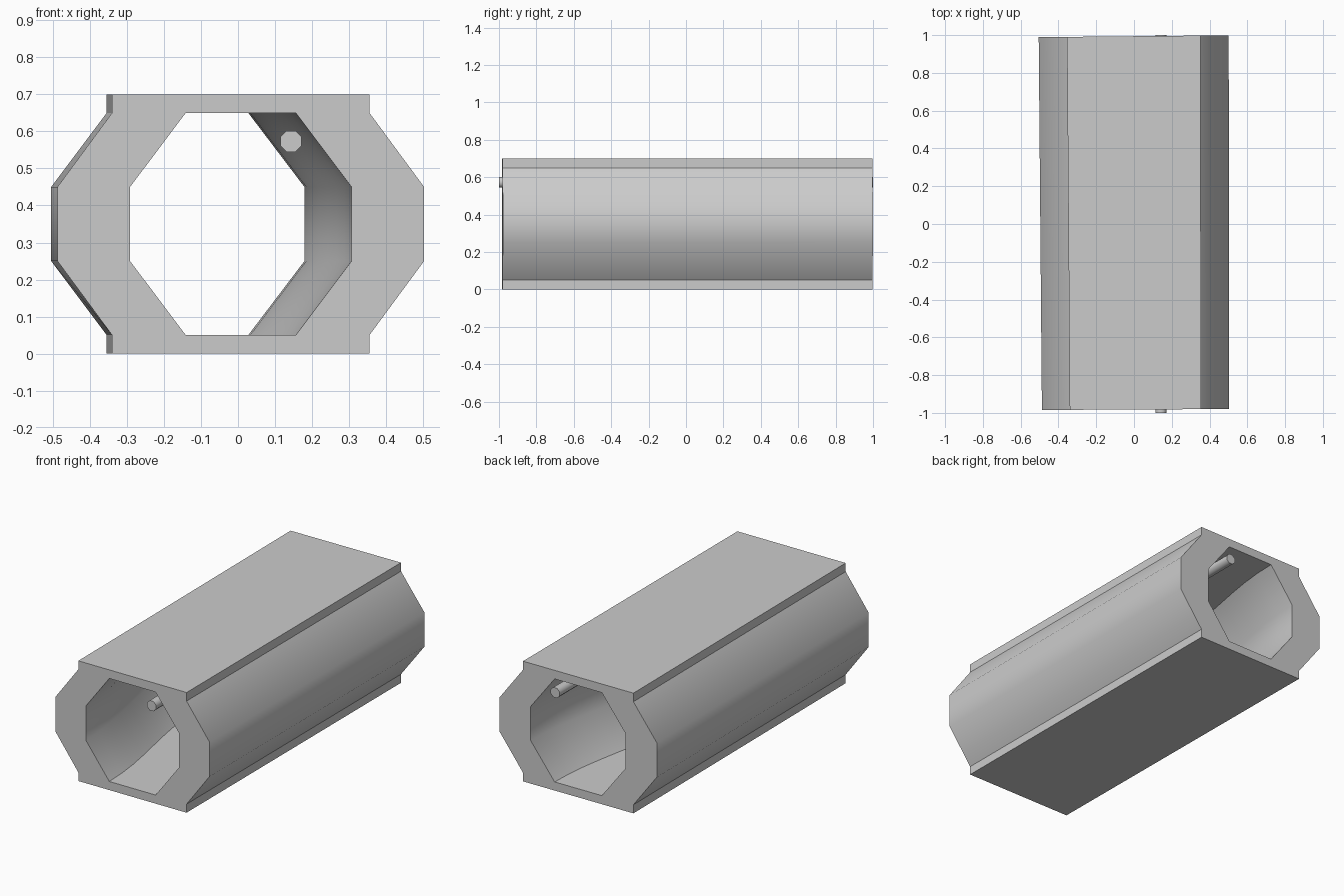
import bpy, bmesh, math

if "Cube" in bpy.data.objects:
    bpy.data.objects.remove(bpy.data.objects["Cube"])


def mirrored(right):
    """Close a right-hand half profile (top to bottom) by mirroring in x."""
    return right + [(-x, z) for x, z in reversed(right)]


OUTER = mirrored([(.351, .7), (.351, .65), (.5, .45), (.5, .25), (.351, .05), (.351, 0)])
INNER = mirrored([(.15, .65), (.302, .45), (.302, .25), (.15, .05)])
MATCH = [0, 0, 1, 2, 3, 3, 4, 4, 5, 6, 7, 7]


def place(x, z, y):
    """Put a profile point on the slightly tapered, slightly skewed length."""
    t = (y + 1) / 2
    px = (1 - t) * (.0075 + .99 * x) + t * (-.0015 + 1.006 * x)
    py = (1 - t) * (-.982 + .005 * x) + t * (.994 + .01 * x)
    return px, py, z


def ring(bm, profile, y, shift=0):
    verts = []
    for x, z in profile:
        px, py, pz = place(x, z, y)
        verts.append(bm.verts.new((px + shift, py, pz)))
    return verts


def bridge(bm, a, b):
    n = len(a)
    for i in range(n):
        j = (i + 1) % n
        bm.faces.new((a[i], a[j], b[j], b[i]))


def cap(bm, out, inn):
    """Fill between the outer and inner outline at one end."""
    for k in range(len(out)):
        n = (k + 1) % len(out)
        face = [out[k], out[n], inn[MATCH[n]], inn[MATCH[k]]]
        bm.faces.new(list(dict.fromkeys(face)))


def finish(bm, name):
    bmesh.ops.recalc_face_normals(bm, faces=bm.faces)
    for f in bm.faces:
        f.smooth = True
    mesh = bpy.data.meshes.new(name)
    bm.to_mesh(mesh)
    bm.free()
    obj = bpy.data.objects.new(name, mesh)
    bpy.context.collection.objects.link(obj)
    return obj


# Tunnel shell: straight outside, bore bowed sideways at mid length
bm = bmesh.new()
outer = [ring(bm, OUTER, y) for y in (-1, 1)]
bridge(bm, *outer)
STEPS = 16
bore = []
for i in range(STEPS + 1):
    y = -1 + 2 * i / STEPS
    bore.append(ring(bm, INNER, y, -.0625 * (1 + math.cos(math.pi * y))))
for a, b in zip(bore, bore[1:]):
    bridge(bm, a, b)
cap(bm, outer[0], bore[0])
cap(bm, outer[1], bore[-1])
ends = set(outer[0] + outer[1] + bore[0] + bore[-1])
for e in bm.edges:
    a, b = e.verts
    lengthwise = abs(a.co.y - b.co.y) > .05
    at_side = min(abs(a.co.z - .45), abs(a.co.z - .25)) < .01
    if (lengthwise and not at_side) or (not lengthwise and a in ends and b in ends):
        e.smooth = False
finish(bm, "tunnel_shell")

# Pipe running the full length under the ceiling
bm = bmesh.new()
rings = []
for y in (-1, 1):
    rings.append([bm.verts.new((.143 + .031 * math.cos((k + .5) * math.pi / 4), y,
                                .573 + .031 * math.sin((k + .5) * math.pi / 4)))
                  for k in range(8)])
bridge(bm, *rings)
for r in rings:
    for e in bm.faces.new(r).edges:
        e.smooth = False
finish(bm, "ceiling_pipe")
